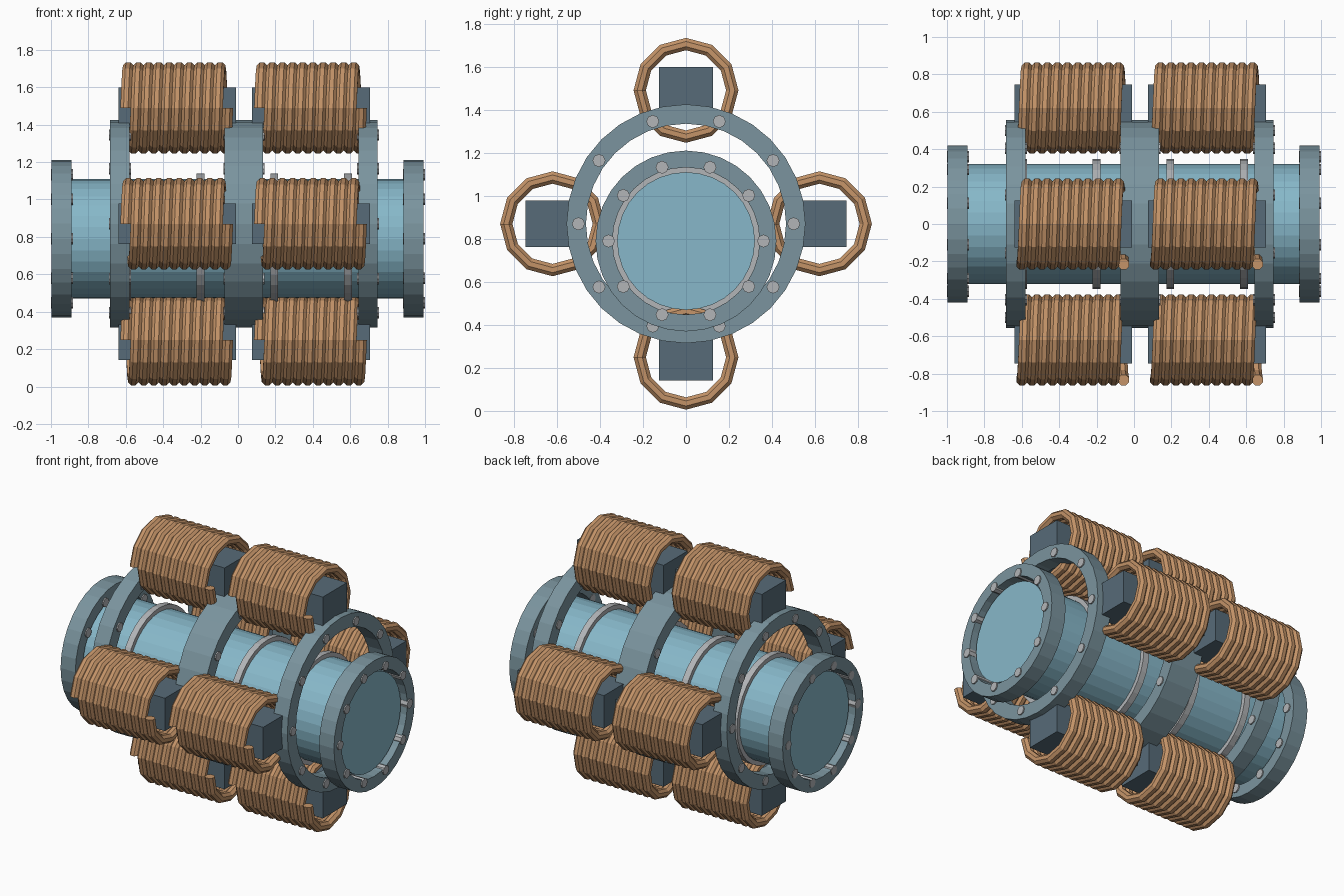
import bpy, bmesh
from math import sin, cos, pi, tau
from mathutils import Vector

if "Cube" in bpy.data.objects:
    bpy.data.objects.remove(bpy.data.objects["Cube"])


def material(name, srgb):
    lin = [((c + 0.055) / 1.055) ** 2.4 for c in srgb] + [1.0]
    m = bpy.data.materials.new(name)
    m.use_nodes = True
    m.diffuse_color = lin
    m.node_tree.nodes["Principled BSDF"].inputs["Base Color"].default_value = lin
    return m


TUBE = material("pale blue", (0.53, 0.72, 0.79))
STEEL = material("blue grey", (0.48, 0.58, 0.62))
CORE = material("dark slate", (0.34, 0.42, 0.47))
COPPER = material("copper", (0.77, 0.58, 0.41))
METAL = material("light metal", (0.70, 0.71, 0.72))

TUBE_Z, FRAME_Z = 0.79, 0.87


def finish(name, bm, mat):
    bmesh.ops.recalc_face_normals(bm, faces=bm.faces)
    mesh = bpy.data.meshes.new(name)
    bm.to_mesh(mesh)
    bm.free()
    mesh.materials.append(mat)
    obj = bpy.data.objects.new(name, mesh)
    bpy.context.collection.objects.link(obj)
    return obj


def circle(bm, x, y, z, r, sides):
    return [bm.verts.new((x, y + r * cos(tau * i / sides), z + r * sin(tau * i / sides)))
            for i in range(sides)]


def bridge(bm, a, b):
    n = len(a)
    for i in range(n):
        j = (i + 1) % n
        bm.faces.new((a[i], a[j], b[j], b[i]))


def rod(bm, x0, x1, y, z, r, sides):
    a, b = (circle(bm, x, y, z, r, sides) for x in (x0, x1))
    bridge(bm, a, b)
    bm.faces.new(a)
    bm.faces.new(b)


def ring(name, x0, x1, z, inner, outer, mat):
    bm = bmesh.new()
    loops = [circle(bm, x, 0, z, r, 32)
             for x, r in ((x0, inner), (x0, outer), (x1, outer), (x1, inner))]
    for i in range(4):
        bridge(bm, loops[i], loops[(i + 1) % 4])
    finish(name, bm, mat)


def bolts(name, x0, x1, z, radius):
    bm = bmesh.new()
    for i in range(10):
        a = tau * i / 10
        rod(bm, x0, x1, radius * cos(a), z + radius * sin(a), 0.03, 8)
    finish(name, bm, METAL)


def coil(name, x0, y, z):
    # helix winding up over the top from the front, then back below
    turns, steps, sides = 10, 12, 8
    pitch, major, minor = 0.0545, 0.215, 0.031
    bm = bmesh.new()
    loops = []
    for k in range(turns * steps + 1):
        a = pi - tau * k / steps
        out = Vector((0, cos(a), sin(a)))
        mid = Vector((x0 + pitch * k / steps, y, z)) + out * major
        loops.append([bm.verts.new(mid + minor * (out * cos(t) + Vector((sin(t), 0, 0))))
                      for t in (tau * (i + 0.5) / sides for i in range(sides))])
    for a, b in zip(loops, loops[1:]):
        bridge(bm, a, b)
    bm.faces.new(loops[0])
    bm.faces.new(loops[-1])
    finish(name, bm, COPPER)


def block(name, x0, x1, y, z):
    bm = bmesh.new()
    bmesh.ops.create_cube(bm, size=1)
    for v in bm.verts:
        v.co = Vector(((x0 + x1) / 2 + v.co.x * (x1 - x0), y + v.co.y * 0.25, z + v.co.z * 0.216))
    finish(name, bm, CORE)


# Central tube with narrow clamp bands
bm = bmesh.new()
rod(bm, -0.96, 0.96, 0, TUBE_Z, 0.32, 32)
finish("tube", bm, TUBE)
for i in range(4):
    x = -0.594 + 0.394 * i
    ring("band_%d" % i, x - 0.021, x + 0.021, TUBE_Z, 0.315, 0.348, METAL)

# Bolted end flanges
for side, x0, x1 in (("right", -0.997, -0.89), ("left", 0.885, 0.992)):
    ring("end_flange_" + side, x0, x1, TUBE_Z, 0.342, 0.42, STEEL)
    bolts("flange_bolts_" + side, x0 - 0.003, x1 + 0.008, TUBE_Z, 0.36)

# Two identical magnet sections: frame rings, cores and windings
for side, dx in (("right", 0), ("left", 0.715)):
    for n, x0 in (("outer", -0.685), ("inner", -0.072)):
        label = "%s_%s" % (side, n)
        ring("frame_ring_" + label, x0 + dx, x0 + dx + 0.104, FRAME_Z, 0.465, 0.555, STEEL)
        bolts("frame_bolts_" + label, x0 + dx - 0.006, x0 + dx + 0.112, FRAME_Z, 0.5)
    for place, y, z in (("top", 0, 1), ("bottom", 0, -1), ("front", -1, 0), ("back", 1, 0)):
        pos = (0.62 * y, FRAME_Z + 0.62 * z)
        block("core_%s_%s" % (side, place), -0.64 + dx, -0.01 + dx, *pos)
        coil("winding_%s_%s" % (side, place), -0.6 + dx, *pos)
